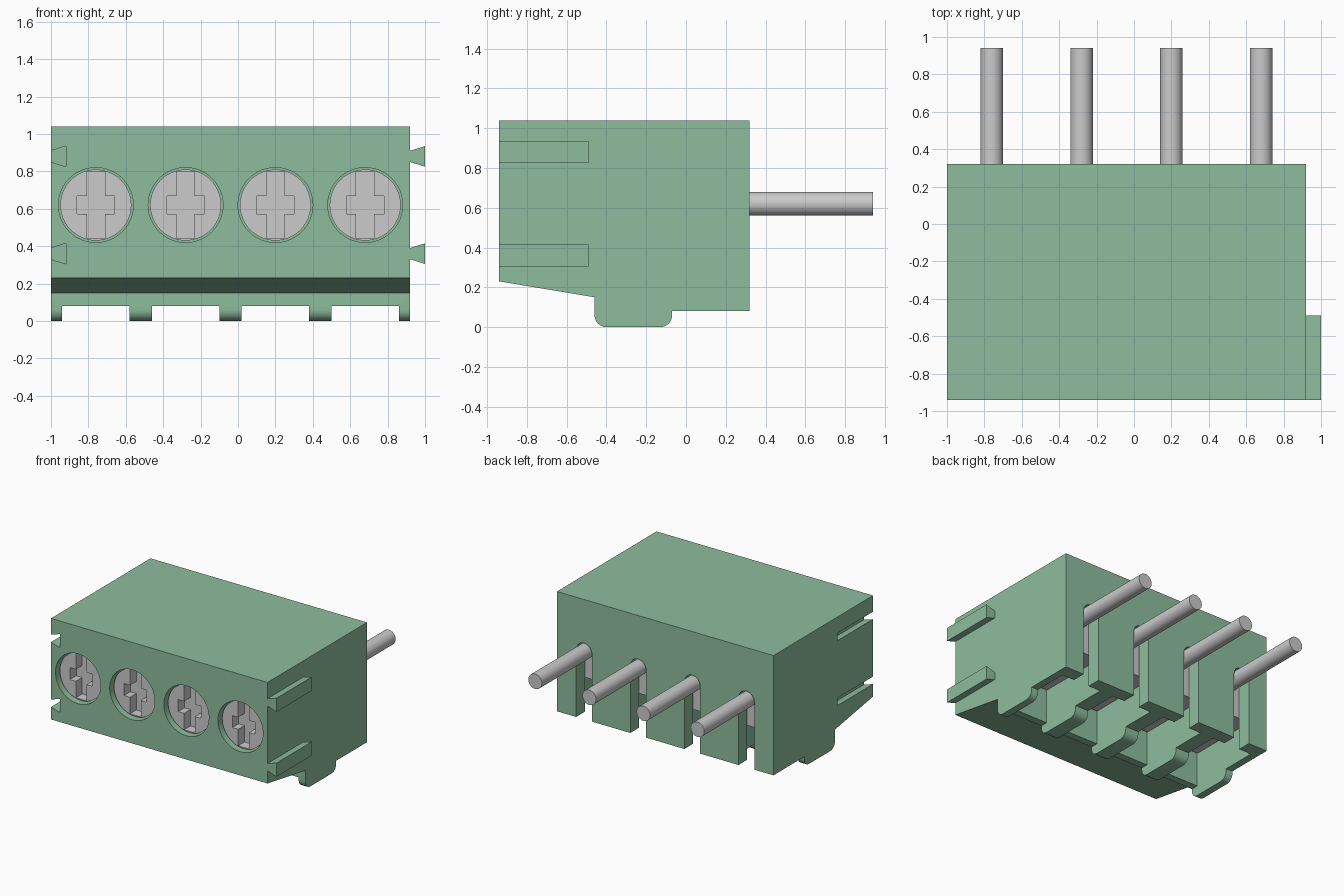
import bpy, bmesh
from math import sin, cos, pi, radians

if "Cube" in bpy.data.objects:
    bpy.data.objects.remove(bpy.data.objects["Cube"])

green = bpy.data.materials.new("green_plastic")
green.diffuse_color = (0.27, 0.51, 0.34, 1)
green.use_nodes = True
green.node_tree.nodes["Principled BSDF"].inputs["Base Color"].default_value = green.diffuse_color
POLES = [-0.76 + 0.48 * i for i in range(4)]
PIN_Z = 0.62


def prism(name, pts, axis, a, b):
    """Extrude a profile from a to b: (y,z) points along x, or (x,z) points along y."""
    bm = bmesh.new()
    place = (lambda p, t: (t, p[0], p[1])) if axis == "x" else (lambda p, t: (p[0], t, p[1]))
    ends = [[bm.verts.new(place(p, t)) for p in pts] for t in (a, b)]
    for ring in ends:
        bm.faces.new(ring)
    n = len(pts)
    for i in range(n):
        j = (i + 1) % n
        bm.faces.new((ends[0][i], ends[0][j], ends[1][j], ends[1][i]))
    bmesh.ops.recalc_face_normals(bm, faces=bm.faces)
    me = bpy.data.meshes.new(name)
    bm.to_mesh(me)
    bm.free()
    ob = bpy.data.objects.new(name, me)
    bpy.context.collection.objects.link(ob)
    return ob


def arc(cx, cz, r, a0, a1, n):
    return [(cx + r * cos(radians(a0 + (a1 - a0) * i / n)),
             cz + r * sin(radians(a0 + (a1 - a0) * i / n))) for i in range(n + 1)]


def circle(cx, cz, r, n=48):
    return arc(cx, cz, r, 0, 360, n)[:-1]


def rect(x0, x1, z0, z1):
    return [(x0, z0), (x1, z0), (x1, z1), (x0, z1)]


def activate(ob):
    bpy.ops.object.select_all(action="DESELECT")
    ob.select_set(True)
    bpy.context.view_layer.objects.active = ob


def cut(ob, cutter):
    mod = ob.modifiers.new("cut", "BOOLEAN")
    mod.operation, mod.solver, mod.object = "DIFFERENCE", "EXACT", cutter
    activate(ob)
    bpy.ops.object.modifier_apply(modifier=mod.name)
    bpy.data.objects.remove(cutter)


def smooth(ob):
    activate(ob)
    bpy.ops.object.shade_smooth_by_angle(angle=radians(30))


def dovetail(x, z, y0, name):
    pts = [(x, z - 0.03), (x + 0.08, z - 0.055), (x + 0.08, z + 0.055), (x, z + 0.03)]
    return prism(name, pts, "y", y0, -0.49)


# Housing: side profile with sloped front underside and rounded feet
profile = [(-0.94, 0.23), (-0.94, 1.04), (0.32, 1.04), (0.32, 0.08), (-0.07, 0.08)]
profile += arc(-0.13, 0.06, 0.06, 0, -90, 6)
profile += arc(-0.40, 0.06, 0.06, -90, -180, 6)
profile += [(-0.46, 0.15)]
housing = prism("housing", profile, "x", -1, 0.92)

# Underside chambers with foot gaps, keyhole slots for pins, round screw wells
chamber = [(-0.55, -0.1), (-0.55, 0.08), (-0.40, 0.08), (-0.40, 0.82), (0.21, 0.82), (0.21, -0.1)]
for x in POLES:
    cut(housing, prism("cutter", chamber, "x", x - 0.18, x + 0.18))
    slot = [(x - 0.07, -0.1), (x + 0.07, -0.1)] + arc(x, PIN_Z, 0.07, 0, 180, 16)
    cut(housing, prism("cutter", slot, "y", 0.15, 0.4))
    cut(housing, prism("cutter", circle(x, PIN_Z, 0.20), "y", -1.1, -0.6))

# Interlocking dovetails: grooves on the left, rails on the right
for z in (0.36, 0.88):
    pts = [(-1.02, z - 0.024), (-0.92, z - 0.055), (-0.92, z + 0.055), (-1.02, z + 0.024)]
    cut(housing, prism("cutter", pts, "y", -1.1, -0.49))
    rail = dovetail(0.92, z, -0.94, "dovetail_rail")
    rail.data.materials.append(green)
housing.data.materials.clear()
housing.data.materials.append(green)
smooth(housing)

# Metal parts of each pole
for x in POLES:
    # Screw head with cross recess
    screw = prism("screw", circle(x, PIN_Z, 0.19), "y", -0.90, -0.58)
    w = 0.048
    cross = [(x + a, PIN_Z + b) for a, b in (
        (-w, -0.18), (w, -0.18), (w, -w), (0.10, -w), (0.10, w), (w, w),
        (w, 0.18), (-w, 0.18), (-w, w), (-0.10, w), (-0.10, -w), (-w, -w))]
    cut(screw, prism("cutter", cross, "y", -1.0, -0.82))
    smooth(screw)
    # Clamp block inside the chamber
    prism("clamp_block", rect(x - 0.175, x + 0.175, 0.35, 0.81), "y", -0.39, 0.20)
    # Solder pin out of the back
    smooth(prism("pin", circle(x, PIN_Z, 0.06, 32), "y", 0.15, 0.94))
